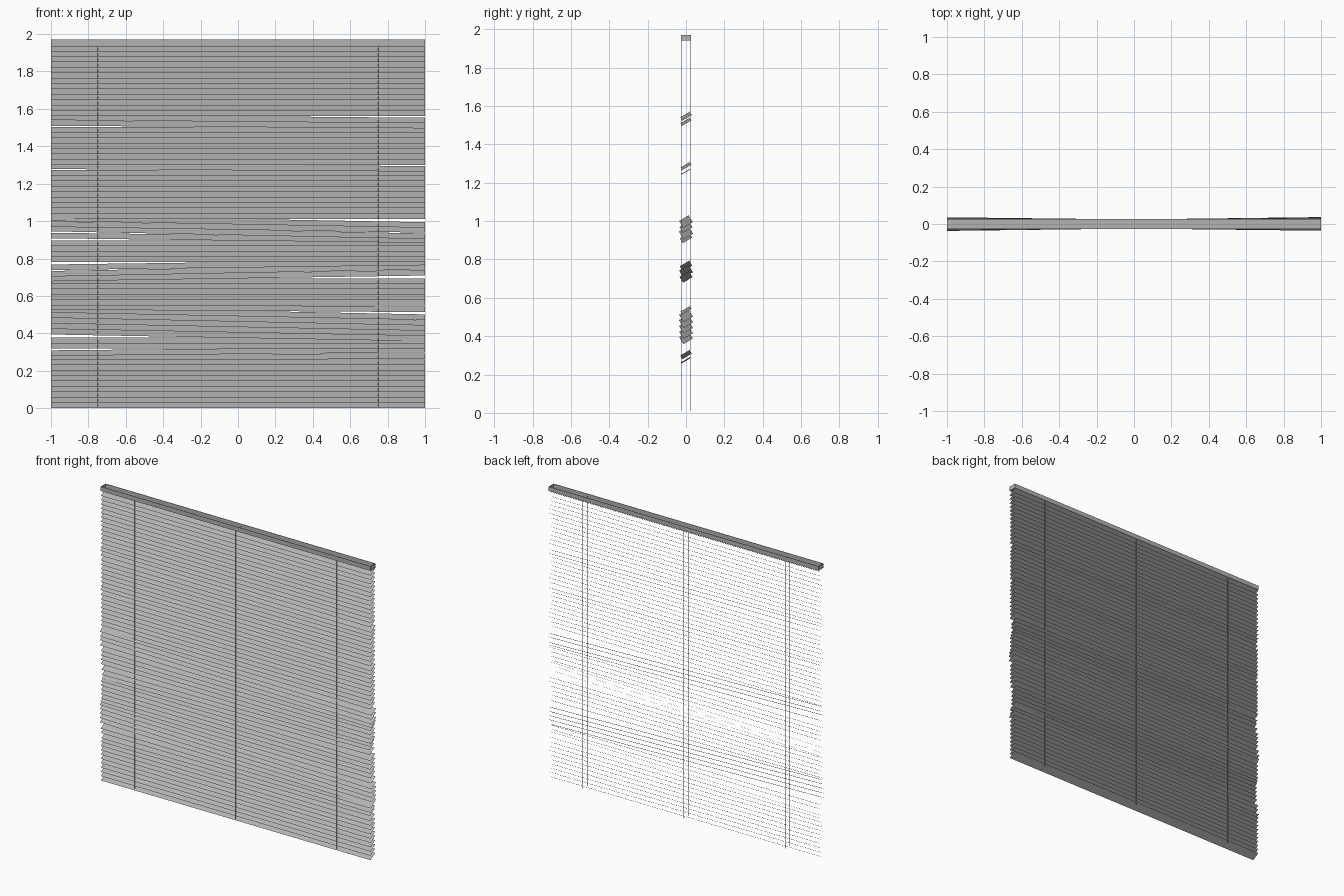
import bpy
import bmesh
from math import radians
from mathutils import Matrix, Vector

if "Cube" in bpy.data.objects:
    bpy.data.objects.remove(bpy.data.objects["Cube"])

SLATS, PITCH, FIRST_Z = 67, 0.0289, 0.0148
SLAT_DEPTH, TILT = 0.0573, radians(31)

# disturbed slats: index -> sideways lean in radians
LEAN = {52: .008, 53: .010, 44: .008, 43: .002,
        31: .014, 32: .024, 33: .018, 34: .021,
        24: -.018, 25: -.022, 26: -.015,
        13: .021, 14: .022, 15: .023, 16: .024, 17: .023, 18: .008,
        9: -.003, 10: -.011}

# mid grey finish
grey = bpy.data.materials.new("grey")
grey.diffuse_color = (0.45, 0.45, 0.45, 1)
grey.use_nodes = True
grey.node_tree.nodes["Principled BSDF"].inputs["Base Color"].default_value = grey.diffuse_color


def make_object(name, bm):
    mesh = bpy.data.meshes.new(name)
    bm.to_mesh(mesh)
    bm.free()
    mesh.materials.append(grey)
    obj = bpy.data.objects.new(name, mesh)
    bpy.context.collection.objects.link(obj)
    return obj


def add_box(bm, lo, hi):
    lo, hi = Vector(lo), Vector(hi)
    size = hi - lo
    bmesh.ops.create_cube(bm, size=1, matrix=Matrix.Translation((lo + hi) / 2)
                          @ Matrix.Diagonal((*size, 1)))


# thin tilted slats
for i in range(SLATS):
    bm = bmesh.new()
    bmesh.ops.create_grid(bm, x_segments=1, y_segments=1, size=0.5,
                          matrix=Matrix.Diagonal((2.0, SLAT_DEPTH, 1, 1)))
    slat = make_object(f"slat_{i + 1}", bm)
    slat.matrix_world = (Matrix.Translation((0, 0, FIRST_Z + i * PITCH))
                         @ Matrix.Rotation(TILT, 4, 'X')
                         @ Matrix.Rotation(LEAN.get(i, 0), 4, 'Y'))

# open-topped head rail
bm = bmesh.new()
W, T, Z0, Z1 = 0.026, 0.002, 1.94, 1.97
add_box(bm, (-1, -W, Z0), (1, W, Z0 + T))
for s in (-1, 1):
    a, b = sorted((s * W, s * (W - T)))
    add_box(bm, (-1, a, Z0 + T), (1, b, Z1))
    a, b = sorted((s * 1.0, s * (1.0 - T)))
    add_box(bm, (a, -W + T, Z0 + T), (b, W - T, Z1))
make_object("head_rail", bm)

# front and back ladder cords
R = 0.001
for label, x in (("left", -0.75), ("middle", 0), ("right", 0.75)):
    bm = bmesh.new()
    for y in (-0.0245, 0.0225):
        add_box(bm, (x - R, y - R, 0.01), (x + R, y + R, 1.95))
    make_object(f"{label}_cords", bm)
